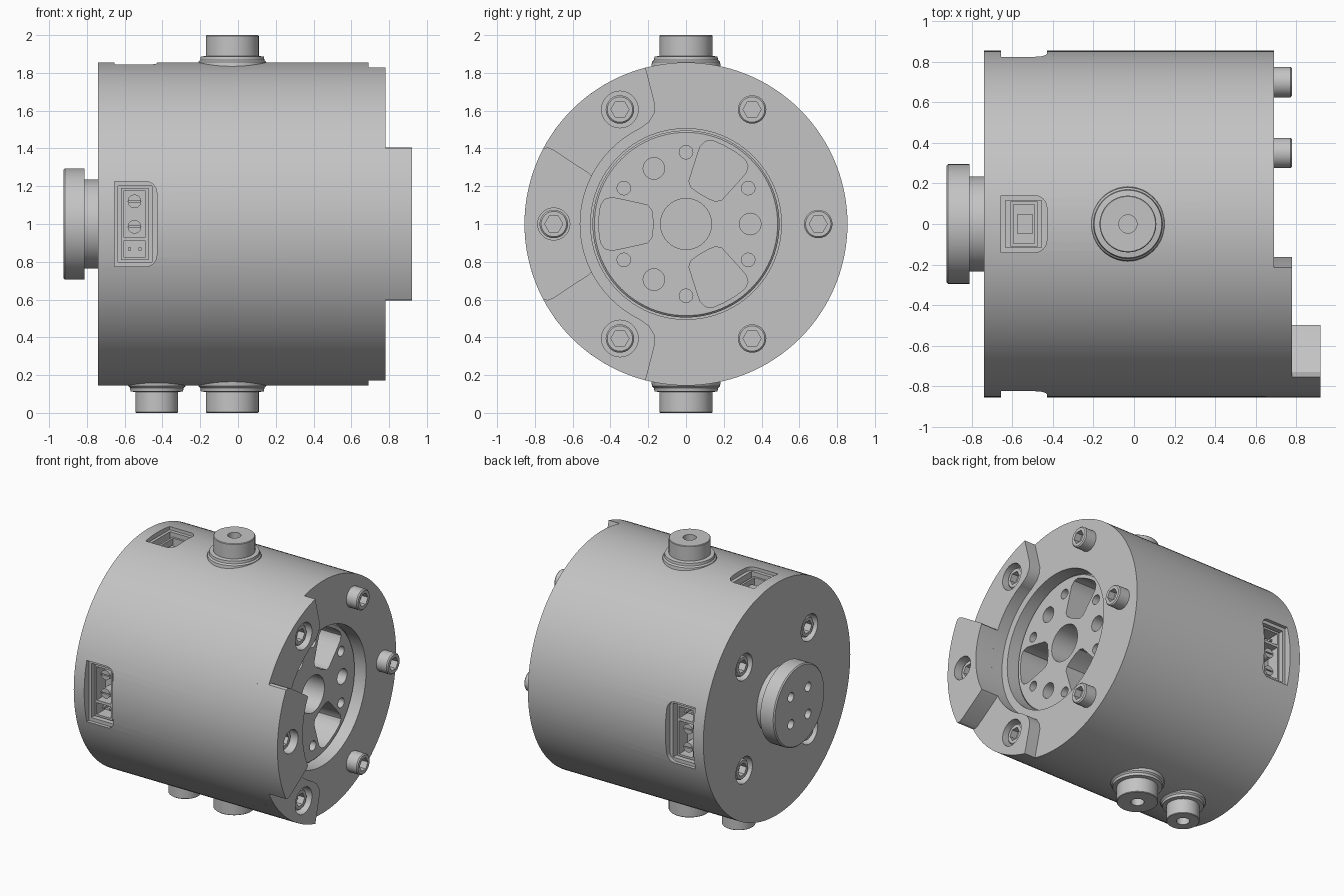
import bpy, bmesh
from math import cos, sin, radians, pi
from mathutils import Matrix, Vector

if "Cube" in bpy.data.objects:
    bpy.data.objects.remove(bpy.data.objects["Cube"], do_unlink=True)

grey = bpy.data.materials.new("light_grey_metal")
grey.use_nodes = True
COLOUR = (0.55, 0.55, 0.55, 1)
grey.diffuse_color = COLOUR
grey.node_tree.nodes["Principled BSDF"].inputs["Base Color"].default_value = COLOUR

R = 0.855
CENTRE = Matrix.Translation((0, 0, 1))
# Axial frame: u -> y, v -> z, w -> x
AXIAL = CENTRE @ Matrix(((0, 0, 1, 0), (1, 0, 0, 0), (0, 1, 0, 0), (0, 0, 0, 1)))


def radial(deg):
    """Frame whose w points out of the barrel: 0 top, 90 front, 180 bottom."""
    return CENTRE @ Matrix.Rotation(radians(deg), 4, 'X')


TOP, FRONT, BOTTOM, BACK = (radial(a) for a in (0, 90, 180, -90))


def arc(r, a, b, n, u=0, v=0):
    return [(u + r * cos(radians(a + (b - a) * i / n)),
             v + r * sin(radians(a + (b - a) * i / n))) for i in range(n + 1)]


def circle(r, u=0, v=0, n=40):
    return arc(r, 0, 360, n, u, v)[:-1]


def rect(u0, u1, v0, v1):
    return [(u0, v0), (u1, v0), (u1, v1), (u0, v1)]


def polar(r, deg):
    return r * cos(radians(deg)), r * sin(radians(deg))


def loft(name, rings, frame):
    """Skin a stack of (outline, height) rings and cap both ends."""
    bm = bmesh.new()
    loops = [[bm.verts.new(frame @ Vector((u, v, w))) for u, v in pts] for pts, w in rings]
    n = len(loops[0])
    for lo, hi in zip(loops, loops[1:]):
        for i in range(n):
            bm.faces.new((lo[i], lo[(i + 1) % n], hi[(i + 1) % n], hi[i]))
    bm.faces.new(loops[0][::-1])
    bm.faces.new(loops[-1])
    bmesh.ops.recalc_face_normals(bm, faces=bm.faces)
    mesh = bpy.data.meshes.new(name)
    bm.to_mesh(mesh)
    bm.free()
    mesh.materials.append(grey)
    ob = bpy.data.objects.new(name, mesh)
    bpy.context.collection.objects.link(ob)
    return ob


def prism(name, pts, a, b, frame=AXIAL):
    return loft(name, [(pts, a), (pts, b)], frame)


def cut(ob, pts, a, b, frame=AXIAL):
    cutter = prism("cutter", pts, a, b, frame)
    cutter.hide_render = True
    mod = ob.modifiers.new("cut", 'BOOLEAN')
    mod.operation, mod.solver, mod.object = 'DIFFERENCE', 'EXACT', cutter
    bpy.context.view_layer.objects.active = ob
    bpy.ops.object.modifier_apply(modifier=mod.name)
    bpy.data.objects.remove(cutter, do_unlink=True)


def screw(name, u, v, base, top, r=0.075):
    """Cap screw with a chamfered rim and a hexagonal socket."""
    d = 1 if top > base else -1
    ob = loft(name, [(circle(r, u, v), base), (circle(r, u, v), top - d * 0.008),
                     (circle(r - 0.008, u, v), top)], AXIAL)
    cut(ob, circle(0.048, u, v, 6), top - d * 0.05, top + d * 0.05)


# Barrel with hub bore
body = prism("barrel", circle(R, n=120), -0.74, 0.69)
cut(body, circle(0.505, n=96), 0.3, 0.8)


# Connector windows: shallow rounded lip, then a deep well
def window(frame, half, lip):
    c = 0.06
    pts = ([(-0.655, -half)] + arc(c, -90, 0, 8, -0.43 - c, -half + c)
           + arc(c, 0, 90, 8, -0.43 - c, half - c) + [(-0.655, half)])
    cut(body, pts, lip, 1, frame)
    cut(body, rect(-0.635, -0.455, 0.025 - half, half - 0.025), 0.62, 1, frame)


for side in (FRONT, BACK):
    window(side, 0.225, 0.8)
window(TOP, 0.14, 0.82)

# Side connectors: round-pin power socket over a small two-pin socket
for label, side in (("front", FRONT), ("back", BACK)):
    housing = prism(label + "_connector", rect(-0.62, -0.475, -0.19, 0.19), 0.61, 0.78, side)
    cut(housing, rect(-0.605, -0.49, -0.07, 0.175), 0.68, 0.9, side)
    cut(housing, rect(-0.605, -0.49, -0.175, -0.09), 0.68, 0.9, side)
    for v in (-0.015, 0.12):
        pin = prism(label + "_round_pin", circle(0.036, -0.548, v, 24), 0.66, 0.76, side)
        cut(pin, rect(-0.576, -0.52, v - 0.004, v + 0.004), 0.74, 0.8, side)
    for u in (-0.575, -0.52):
        prism(label + "_small_pin", rect(u - 0.008, u + 0.008, -0.14, -0.124), 0.66, 0.75, side)

# Top connector
housing = prism("top_connector", rect(-0.61, -0.475, -0.11, 0.11), 0.61, 0.79, TOP)
cut(housing, rect(-0.595, -0.49, -0.095, 0.095), 0.68, 0.9, TOP)
prism("top_connector_tongue", rect(-0.575, -0.5, -0.05, 0.05), 0.66, 0.76, TOP)

# Crescent pad and raised middle pad on the output face
tip = [(-0.163, -0.63), (-0.168, -0.585), (-0.195, -0.54), (-0.25, -0.5)]
crescent = prism("crescent_pad", arc(R, 104.5, 255.5, 60) + tip + arc(0.56, 243, 117, 40)
                 + [(u, -v) for u, v in reversed(tip)], 0.65, 0.78)
shoulder = [(-0.73, -0.405), (-0.7, -0.392), (-0.515, -0.27)]
middle = prism("middle_pad", arc(R, 152, 208, 24) + shoulder + arc(0.56, 207, 153, 20)
               + [(u, -v) for u, v in reversed(shoulder)], 0.75, 0.92)

# Output face screws: proud on one half, counterbored in the pads on the other
for deg in range(0, 360, 60):
    u, v = polar(0.7, deg)
    if deg in (120, 240):
        cut(crescent, circle(0.097, u, v), 0.685, 1)
        screw("pad_screw", u, v, 0.67, 0.755)
    elif deg == 180:
        cut(middle, circle(0.085, u, v), 0.7, 1)
        screw("middle_pad_screw", u, v, 0.76, 0.87)
    else:
        screw("output_screw", u, v, 0.67, 0.78)

# Output hub with centre bore, bolt holes and lightening pockets
hub = loft("output_hub", [(circle(0.495, n=96), 0.28), (circle(0.495, n=96), 0.6),
                          (circle(0.485, n=96), 0.61)], AXIAL)
cut(hub, circle(0.135), 0.33, 0.8)
half = [(0.46, 0.04), (0.452, 0.1), (0.43, 0.13), (0.395, 0.14), (0.35, 0.132),
        (0.25, 0.11), (0.205, 0.1), (0.182, 0.075), (0.176, 0.03)]
pocket = half + [(u, -v) for u, v in reversed(half)]
for k in range(3):
    cut(hub, circle(0.057, *polar(0.34, 120 * k), 24), 0.36, 0.8)
    a = radians(60 + 120 * k)
    cut(hub, [(u * cos(a) - v * sin(a), u * sin(a) + v * cos(a)) for u, v in pocket], 0.36, 0.8)
for k in range(6):
    cut(hub, circle(0.036, *polar(0.38, 30 + 60 * k), 20), 0.4, 0.8)

# Rear face screws, sunk nearly flush
for su in (-0.38, 0.38):
    for sv in (-0.38, 0.38):
        cut(body, circle(0.097, su, sv), -0.66, -1)
        screw("rear_screw", su, sv, -0.6, -0.725)

# Rear stub: neck and drilled flange
prism("rear_neck", circle(0.235, n=64), -0.7, -0.83)
flange = loft("rear_flange", [(circle(0.295, n=64), -0.812), (circle(0.295, n=64), -0.917),
                              (circle(0.287, n=64), -0.925)], AXIAL)
for su in (-0.1, 0.1):
    for sv in (-0.1, 0.1):
        cut(flange, circle(0.034, su, sv, 24), -0.84, -1)


# Mounting pegs with flared collars and a drilled tip
def peg(name, frame, x, r):
    profile = ((r + 0.05, 0.8), (r + 0.04, 0.858), (r + 0.03, 0.868), (r + 0.027, 0.886),
               (r, 0.89), (r, 0.996), (r - 0.004, 1))
    ob = loft(name, [(circle(rad, x, 0, 48), w) for rad, w in profile], frame)
    cut(ob, circle(0.045, x, 0, 24), 0.9, 1.1, frame)


peg("top_peg", TOP, -0.03, 0.14)
peg("bottom_peg", BOTTOM, -0.03, 0.14)
peg("bottom_small_peg", BOTTOM, -0.43, 0.112)

# Smooth round walls, keep edges sharp
bpy.ops.object.select_all(action='DESELECT')
for ob in bpy.context.collection.objects:
    if ob.type == 'MESH' and grey.name in ob.data.materials:
        ob.select_set(True)
        bpy.context.view_layer.objects.active = ob
bpy.ops.object.shade_smooth_by_angle(angle=radians(30))
